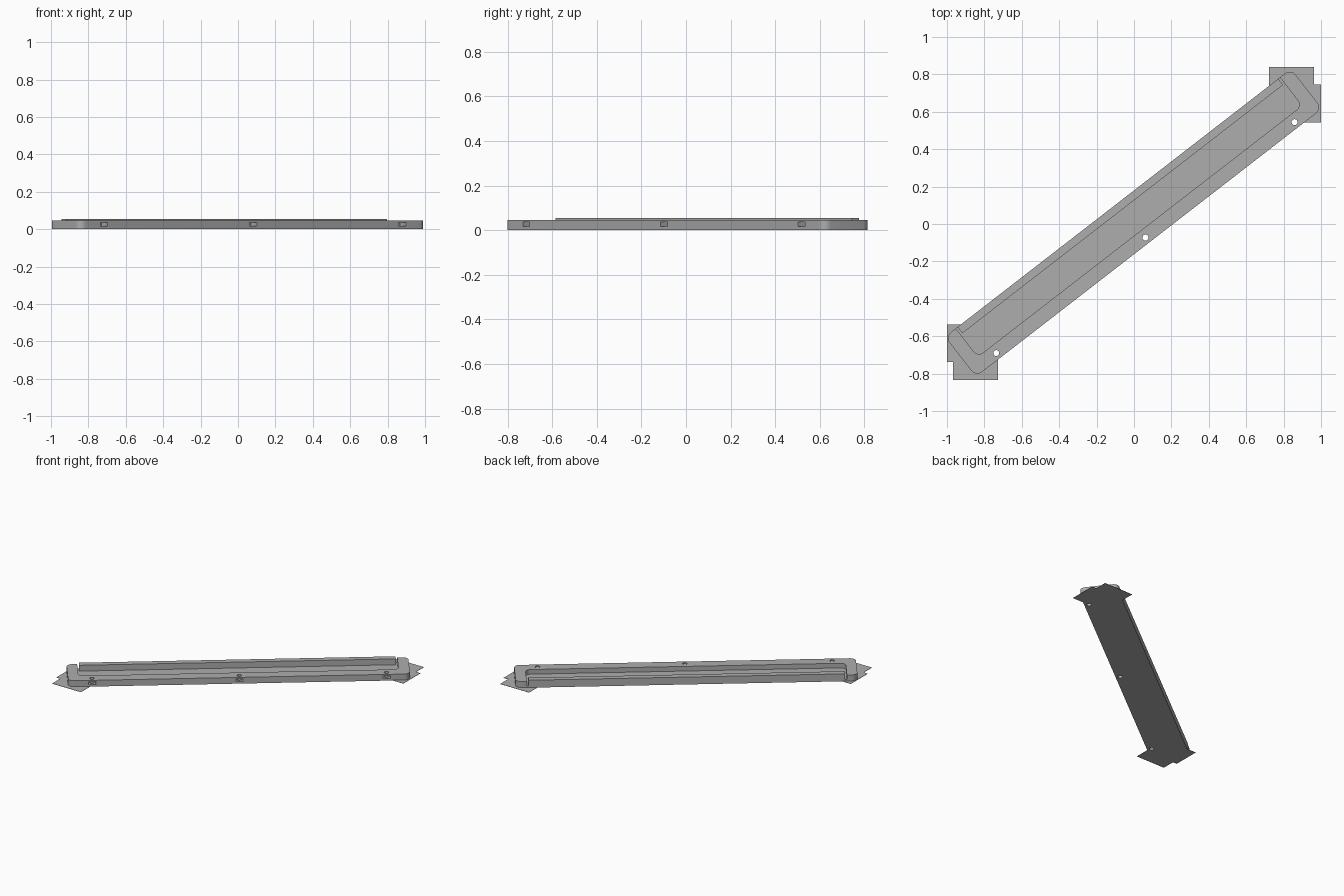
import bpy, bmesh, math
from mathutils import Matrix

if "Cube" in bpy.data.objects:
    bpy.data.objects.remove(bpy.data.objects["Cube"])

TILT = Matrix.Rotation(math.radians(37.75), 4, 'Z')   # the rail lies diagonally

grey = bpy.data.materials.new("plain grey")
grey.diffuse_color = (0.42, 0.42, 0.42, 1)
grey.use_nodes = True
grey.node_tree.nodes["Principled BSDF"].inputs["Base Color"].default_value = grey.diffuse_color


def prism(name, pts, z0, z1, turned=True):
    """Extrude a flat outline from z0 to z1."""
    bm = bmesh.new()
    face = bm.faces.new([bm.verts.new((x, y, z0)) for x, y in pts])
    top = bmesh.ops.extrude_face_region(bm, geom=[face])
    for v in top["geom"]:
        if isinstance(v, bmesh.types.BMVert):
            v.co.z = z1
    bmesh.ops.recalc_face_normals(bm, faces=bm.faces[:])
    mesh = bpy.data.meshes.new(name)
    bm.to_mesh(mesh)
    bm.free()
    if turned:
        mesh.transform(TILT)
    mesh.materials.append(grey)
    ob = bpy.data.objects.new(name, mesh)
    bpy.context.collection.objects.link(ob)
    return ob


def outline(x0, x1, y0, y1, front_r=0, back_r=0, steps=8):
    """Rectangle with separately rounded front and back corners."""
    pts = []
    for cx, cy, sx, sy, start, r in ((x0, y0, 1, 1, 180, front_r), (x1, y0, -1, 1, 270, front_r),
                                     (x1, y1, -1, -1, 0, back_r), (x0, y1, 1, -1, 90, back_r)):
        if r == 0:
            pts.append((cx, cy))
            continue
        for i in range(steps + 1):
            a = math.radians(start + 90 * i / steps)
            pts.append((cx + sx * r + r * math.cos(a), cy + sy * r + r * math.sin(a)))
    return pts


def circle(cx, cy, r, n=24):
    return [(cx + r * math.cos(2 * math.pi * i / n), cy + r * math.sin(2 * math.pi * i / n))
            for i in range(n)]


def cut(ob, cutter):
    mod = ob.modifiers.new("cut", 'BOOLEAN')
    mod.operation = 'DIFFERENCE'
    mod.solver = 'EXACT'
    mod.object = cutter
    bpy.context.view_layer.objects.active = ob
    bpy.ops.object.modifier_apply(modifier=mod.name)


# Rail body and raised back lip
body = prism("rail_body", outline(-1.168, 1.172, -0.128, 0.142, 0.04, 0.04), 0, 0.047)
lip = prism("back_lip", outline(-1.083, 1.085, 0.10, 0.142), 0.046, 0.056)

# Corner tabs flat on the ground
tabs = [prism("corner_tab", outline(*t), 0, 0.002, False) for t in (
    (0.722, 0.963, 0.64, 0.84), (0.76, 1.0, 0.543, 0.746),
    (-0.967, -0.727, -0.835, -0.635), (-1.0, -0.76, -0.737, -0.537))]

cutters = []
# Long pocket, and narrow gaps that free the lip from the end blocks
cutters.append(prism("pocket_cutter", outline(-1.095, 1.097, -0.05, 0.10, 0.035), 0.012, 0.1))
for x0, x1 in ((-1.095, -1.083), (1.085, 1.097)):
    cutters.append(prism("gap_cutter", outline(x0, x1, 0.095, 0.16), 0.012, 0.1))
# Nut slots in the front face
for x in (-1.005, 0.004, 1.012):
    cutters.append(prism("slot_cutter", outline(x - 0.025, x + 0.025, -0.16, -0.074), 0.017, 0.036))
for c in cutters:
    cut(body, c)

# Upright screw holes
for x in (-1.005, 0.004, 1.012):
    hole = prism("hole_cutter", circle(x, -0.095, 0.016), -0.05, 0.1)
    cutters.append(hole)
    for ob in [body] + tabs:
        cut(ob, hole)

for c in cutters:
    bpy.data.objects.remove(c)

# Smooth the rounded corners, keep edges sharp
bpy.ops.object.select_all(action='DESELECT')
body.select_set(True)
bpy.context.view_layer.objects.active = body
bpy.ops.object.shade_smooth_by_angle(angle=math.radians(30))
